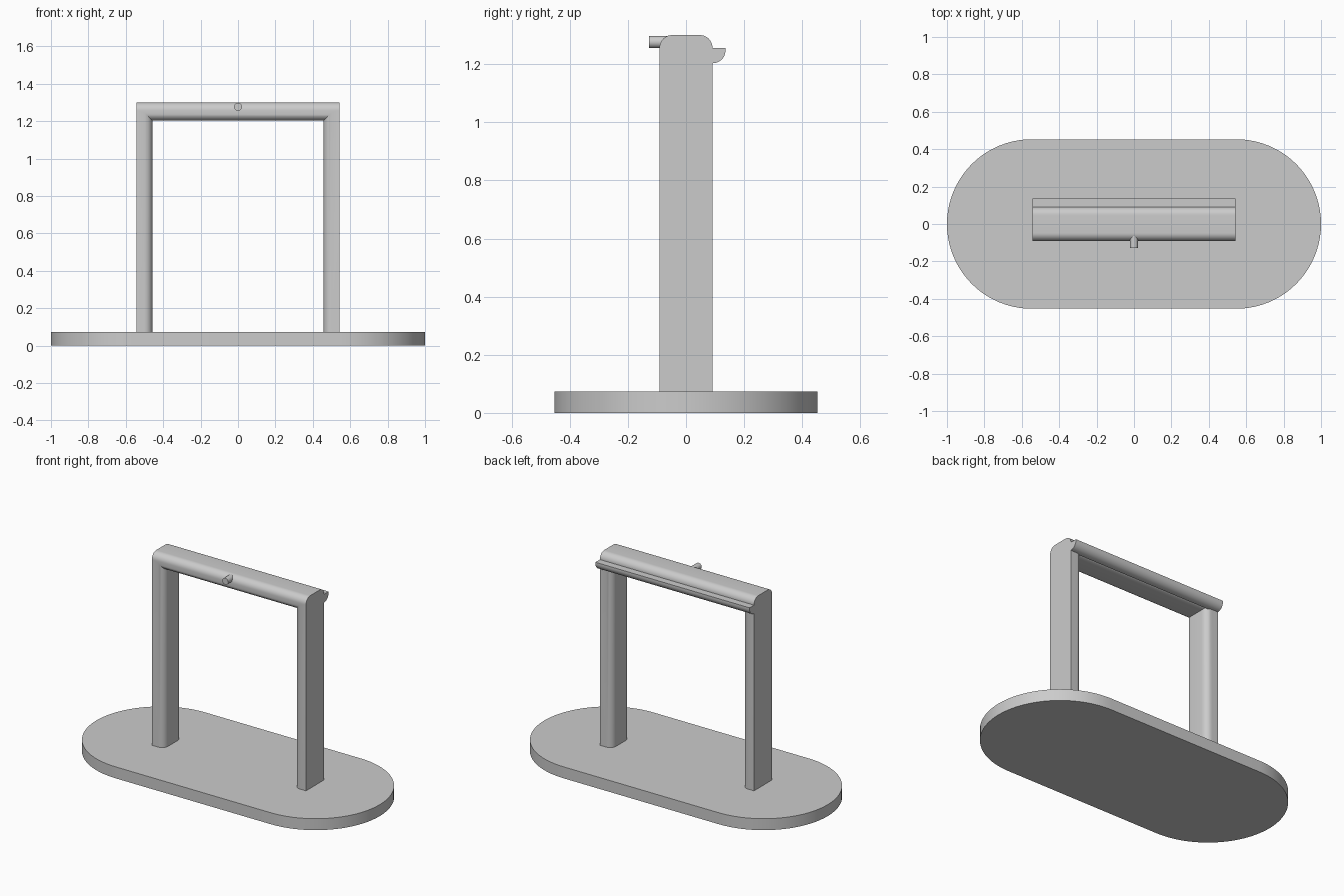
import bpy, bmesh
from math import sin, cos, pi, radians

if "Cube" in bpy.data.objects:
    bpy.data.objects.remove(bpy.data.objects["Cube"])

grey = bpy.data.materials.new("light grey")
grey.use_nodes = True
colour = (0.6, 0.6, 0.6, 1)
grey.diffuse_color = colour
grey.node_tree.nodes["Principled BSDF"].inputs["Base Color"].default_value = colour


def loft(name, loops):
    """Skin a list of matching closed loops and cap both ends."""
    bm = bmesh.new()
    rings = [[bm.verts.new(p) for p in loop] for loop in loops]
    for a, b in zip(rings, rings[1:]):
        for i in range(len(a)):
            j = (i + 1) % len(a)
            bm.faces.new((a[i], a[j], b[j], b[i]))
    bm.faces.new(rings[0])
    bm.faces.new(rings[-1])
    bmesh.ops.recalc_face_normals(bm, faces=bm.faces)
    mesh = bpy.data.meshes.new(name)
    bm.to_mesh(mesh)
    bm.free()
    mesh.materials.append(grey)
    obj = bpy.data.objects.new(name, mesh)
    bpy.context.collection.objects.link(obj)
    bpy.ops.object.select_all(action="DESELECT")
    obj.select_set(True)
    bpy.context.view_layer.objects.active = obj
    bpy.ops.object.shade_smooth_by_angle(angle=radians(30))
    return obj


def arc(cx, cy, r, start, end, n):
    steps = [start + (end - start) * i / n for i in range(n + 1)]
    return [(cx + r * cos(a), cy + r * sin(a)) for a in steps]


# Stadium-shaped base plate
BASE_H, BASE_R = 0.073, 0.453
outline = (arc(1 - BASE_R, 0, BASE_R, -pi / 2, pi / 2, 40)
           + arc(BASE_R - 1, 0, BASE_R, pi / 2, 3 * pi / 2, 40))
loft("base_plate", [[(x, y, z) for x, y in outline] for z in (0, BASE_H)])

# Two legs and crossbar in one arch: top and opening edges rounded, outer sides flat
HALF_W, LEG, DEPTH, TOP, BAR_Z, ROUND = 0.543, 0.458, 0.091, 1.30, 1.203, 0.043


def arch_loop(y, d):
    right = [(HALF_W, BASE_H), (HALF_W, TOP - d)]
    inner = [(LEG + d, BAR_Z + d), (LEG + d, BASE_H)]
    pts = (right + [(-x, z) for x, z in reversed(right)]
           + [(-x, z) for x, z in reversed(inner)] + inner)
    return [(x, y, z) for x, z in pts]


front = [(-DEPTH + ROUND * (1 - cos(a)), ROUND * (1 - sin(a)))
         for a in (pi / 2 * i / 10 for i in range(11))]
stations = front + [(-y, d) for y, d in reversed(front)]
loft("arch_frame", [arch_loop(y, d) for y, d in stations])

# Quarter-round ledge along the back of the crossbar
LEDGE_TOP, LEDGE_R = 1.256, 0.045
profile = ([(0.08, LEDGE_TOP), (0.08, BAR_Z)]
           + arc(0.136 - LEDGE_R, BAR_Z + LEDGE_R, LEDGE_R, -pi / 2, 0, 12)
           + [(0.136, LEDGE_TOP)])
loft("back_ledge", [[(x, y, z) for y, z in profile] for x in (-HALF_W, HALF_W)])

# Small round peg on the front of the crossbar
circle = arc(0, 1.276, 0.021, 0, 2 * pi, 32)[:-1]
loft("front_peg", [[(x, y, z) for x, z in circle] for y in (-0.128, -0.04)])
